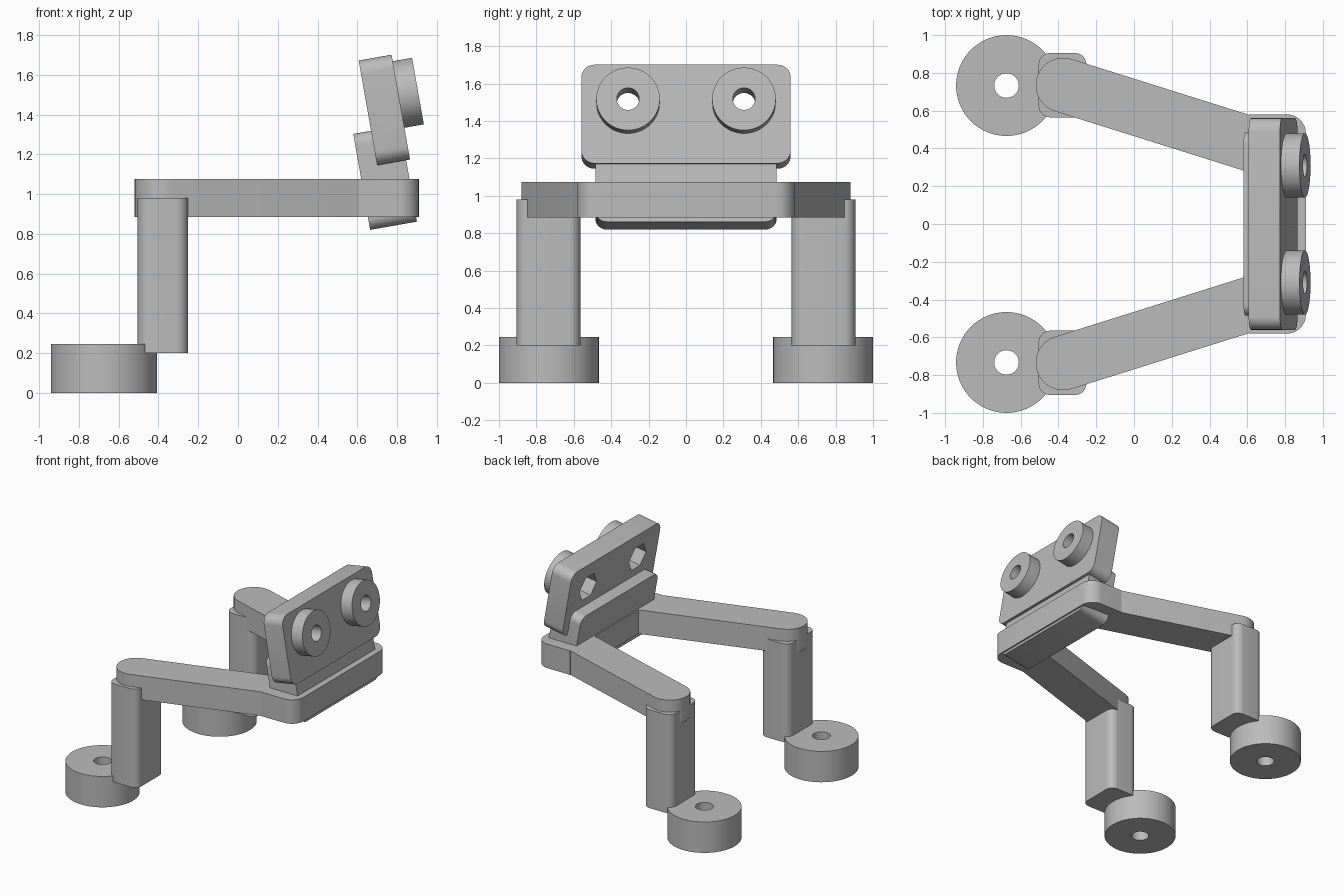
import bpy, bmesh, math
from mathutils import Matrix, Vector

cube = bpy.data.objects.get("Cube")
if cube:
    bpy.data.objects.remove(cube, do_unlink=True)

grey = bpy.data.materials.new("light_grey")
grey.use_nodes = True
grey.diffuse_color = (0.5, 0.5, 0.5, 1)
grey.node_tree.nodes["Principled BSDF"].inputs["Base Color"].default_value = (0.5, 0.5, 0.5, 1)


def arc(cx, cy, r, start, end, steps):
    return [(cx + r * math.cos(math.radians(start + (end - start) * i / steps)),
             cy + r * math.sin(math.radians(start + (end - start) * i / steps)))
            for i in range(steps + 1)]


def circle(cx, cy, r, sides=64):
    return arc(cx, cy, r, 0, 360, sides)[:-1]


def rounded_rect(x0, x1, y0, y1, r, left_r=None):
    """Counter-clockwise outline; left_r overrides the radius at the x0 side."""
    lr = r if left_r is None else left_r
    corners = [(x1, y1, -1, -1, r, 0), (x0, y1, 1, -1, lr, 90),
               (x0, y0, 1, 1, lr, 180), (x1, y0, -1, 1, r, 270)]
    pts = []
    for x, y, sx, sy, rad, a in corners:
        if rad:
            pts += arc(x + sx * rad, y + sy * rad, rad, a, a + 90, 8)
        else:
            pts.append((x, y))
    return pts


def prism(name, outline, low, high, frame=Matrix()):
    """Extrude an outline along the local z of the given frame."""
    bm = bmesh.new()
    face = bm.faces.new([bm.verts.new((x, y, low)) for x, y in outline])
    top = bmesh.ops.extrude_face_region(bm, geom=[face])["geom"]
    bmesh.ops.translate(bm, vec=(0, 0, high - low),
                        verts=[v for v in top if isinstance(v, bmesh.types.BMVert)])
    bmesh.ops.recalc_face_normals(bm, faces=bm.faces)
    bm.transform(frame)
    mesh = bpy.data.meshes.new(name)
    bm.to_mesh(mesh)
    bm.free()
    mesh.materials.append(grey)
    obj = bpy.data.objects.new(name, mesh)
    bpy.context.collection.objects.link(obj)
    return obj


def cut(obj, cutters):
    """Subtract the cutters, then discard them."""
    for c in cutters:
        mod = obj.modifiers.new("hole", "BOOLEAN")
        mod.operation, mod.solver, mod.object = "DIFFERENCE", "EXACT", c
    bpy.context.view_layer.update()
    deps = bpy.context.evaluated_depsgraph_get()
    mesh = bpy.data.meshes.new_from_object(obj.evaluated_get(deps))
    obj.modifiers.clear()
    obj.data = mesh
    for c in cutters:
        bpy.data.objects.remove(c, do_unlink=True)
    return obj


def tilted(x, z):
    """Frame leaning back: local x is world y, local y is up, local z is outward."""
    s, c = math.sin(math.radians(10)), math.cos(math.radians(10))
    m = Matrix(((0, -s, c), (1, 0, 0), (0, c, s))).to_4x4()
    m.translation = Vector((x, 0, z))
    return m


parts = []
lower, upper = tilted(0.665, 0.82), tilted(0.70, 1.145)
hub_v, plate_t, hub_t = 0.332, 0.168, 0.267

# Cross bar and the leaning plates
parts.append(prism("cross_bar", rounded_rect(0.61, 0.91, -0.58, 0.58, 0.1, 0), 0.885, 1.075))
parts.append(prism("lower_plate", rounded_rect(-0.485, 0.485, 0, 0.49, 0.06), 0, 0.239, lower))
plate = prism("upper_plate", rounded_rect(-0.56, 0.56, 0, 0.535, 0.07), 0, plate_t, upper)
cutters = []
for y in (-0.31, 0.31):
    cutters.append(prism("bolt_hole", circle(y, hub_v, 0.06, 32), -0.1, 0.4, upper))
    cutters.append(prism("nut_pocket", circle(y, hub_v, 0.107, 6), -0.1, 0.11, upper))
parts.append(cut(plate, cutters))

for side, s in (("left", 1), ("right", -1)):
    # Round hub on the upper plate
    hub = prism(side + "_hub", circle(s * 0.31, hub_v, 0.17), plate_t, hub_t, upper)
    parts.append(cut(hub, [prism("hole", circle(s * 0.31, hub_v, 0.06, 32), 0, 0.4, upper)]))

    # Splayed arm with rounded ends
    a, b = Vector((-0.375, s * 0.735)), Vector((0.755, s * 0.38))
    turn = math.degrees(math.atan2(b.y - a.y, b.x - a.x))
    outline = (arc(a.x, a.y, 0.145, turn + 90, turn + 270, 24)
               + arc(b.x, b.y, 0.145, turn - 90, turn + 90, 24))
    parts.append(prism(side + "_arm", outline, 0.885, 1.075))

    # Leg post and foot
    ys = sorted((s * 0.565, s * 0.905))
    parts.append(prism(side + "_leg", rounded_rect(-0.505, -0.252, *ys, 0.06), 0.2, 0.98))
    foot = prism(side + "_foot", circle(-0.675, s * 0.733, 0.267), 0, 0.245)
    parts.append(cut(foot, [prism("hole", circle(-0.675, s * 0.733, 0.065, 32), -0.1, 0.4)]))

# Smooth the curved walls, keep the edges crisp
bpy.ops.object.select_all(action="DESELECT")
for obj in parts:
    obj.select_set(True)
bpy.context.view_layer.objects.active = parts[0]
bpy.ops.object.shade_smooth_by_angle(angle=math.radians(30))
